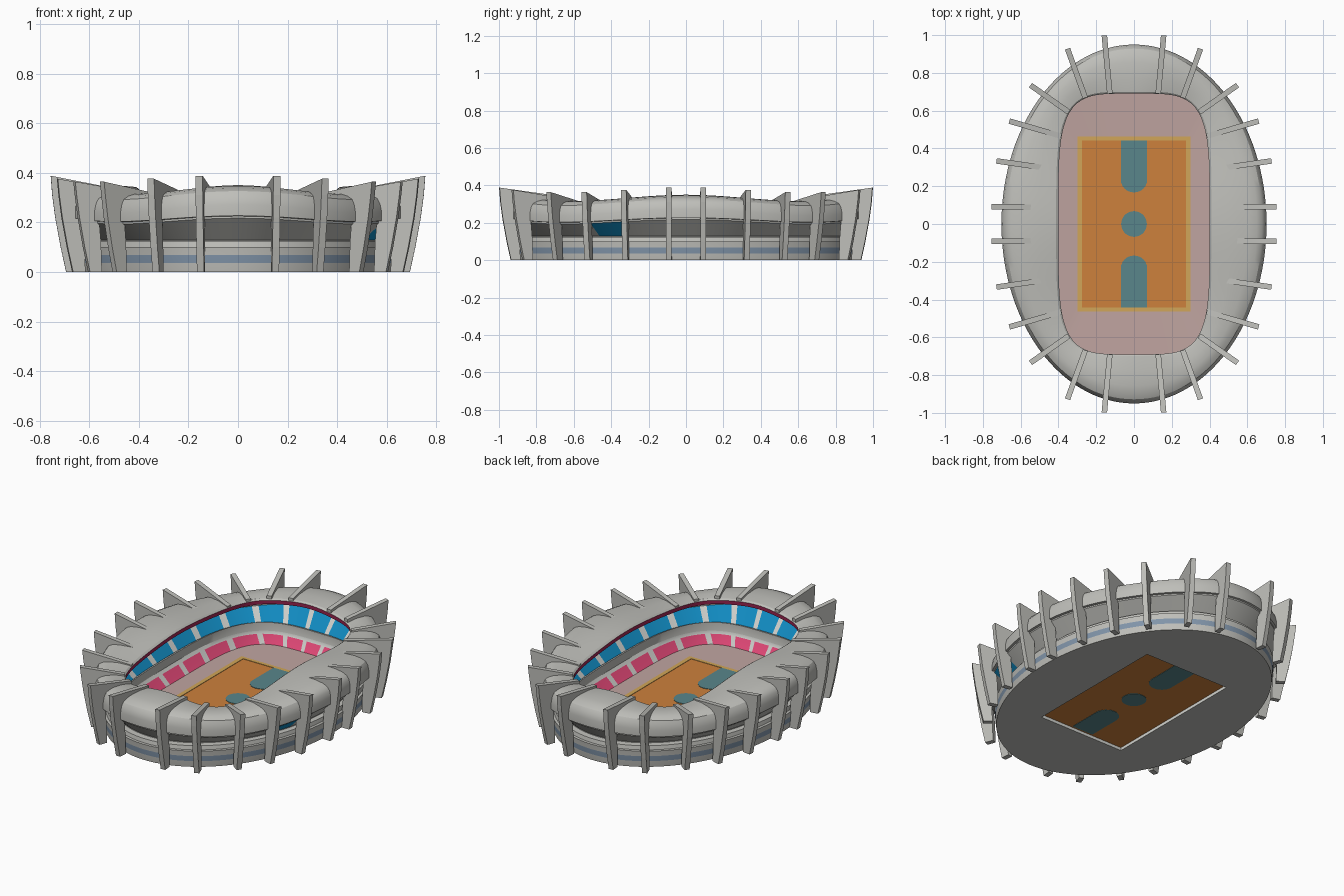
import bpy, bmesh, math
from mathutils import Vector

if "Cube" in bpy.data.objects:
    bpy.data.objects.remove(bpy.data.objects["Cube"])

COLOURS = {
    "concrete": (.52, .52, .49), "light_concrete": (.64, .65, .62),
    "pale_pink_floor": (.52, .37, .35), "court_orange": (.61, .22, .045),
    "court_teal": (.10, .24, .26), "seat_blue": (.006, .27, .56),
    "seat_pink": (.82, .07, .20), "rim_magenta": (.36, .02, .09),
    "window_blue_grey": (.22, .30, .40), "border_tan": (.64, .38, .10)}
NAMES = list(COLOURS)
MATS = []
for k, c in COLOURS.items():
    m = bpy.data.materials.new(k)
    m.diffuse_color = (*c, 1)
    m.use_nodes = True
    m.node_tree.nodes["Principled BSDF"].inputs["Base Color"].default_value = m.diffuse_color
    MATS.append(m)
N = 120          # segments round the oval
RECT = 0         # exponent code for a rectangle


def finish(name, bm, mat=None, smooth=False):
    bmesh.ops.recalc_face_normals(bm, faces=bm.faces)
    me = bpy.data.meshes.new(name)
    bm.to_mesh(me)
    bm.free()
    ob = bpy.data.objects.new(name, me)
    bpy.context.collection.objects.link(ob)
    for m in (MATS if mat is None else [MATS[NAMES.index(mat)]]):
        me.materials.append(m)
    if smooth:
        bpy.ops.object.select_all(action='DESELECT')
        ob.select_set(True)
        bpy.context.view_layer.objects.active = ob
        bpy.ops.object.shade_smooth_by_angle(angle=math.radians(28))
    return ob


def oval(a, b, n, t):
    """Point on a superellipse (or rectangle) in direction t."""
    c, s = math.cos(t), math.sin(t)
    if n == RECT:
        k = 1 / max(abs(c), abs(s))
    else:
        k = (abs(c) ** n + abs(s) ** n) ** (-1 / n)
    return a * c * k, b * s * k


def loft(name, rings, pick, smooth=False):
    """Closed profile swept round the oval; ring = (a, b, exponent, z, wave, colour)."""
    bm = bmesh.new()
    loops = []
    for a, b, n, z, w, _ in rings:
        row = []
        for i in range(N):
            t = 2 * math.pi * i / N
            x, y = oval(a, b, n, t)
            row.append(bm.verts.new((x, y, z + w * math.cos(4 * t))))
        loops.append(row)
    for r in range(len(rings)):
        lo, hi = loops[r], loops[(r + 1) % len(rings)]
        for i in range(N):
            j = (i + 1) % N
            f = bm.faces.new((lo[i], lo[j], hi[j], hi[i]))
            f.material_index = NAMES.index(pick(r, i, rings[r][5]))
    return finish(name, bm, None, smooth)


def prism(name, pts, z0, z1, mat):
    bm = bmesh.new()
    f = bm.faces.new([bm.verts.new((x, y, z0)) for x, y in pts])
    g = bmesh.ops.extrude_face_region(bm, geom=[f])
    for v in g["geom"]:
        if isinstance(v, bmesh.types.BMVert):
            v.co.z = z1
    return finish(name, bm, mat)


# Stadium shell: floor, outer wall, roof and inner stands in one closed section
G, L, W = "concrete", "light_concrete", .017
UNDER = 8
shell = [
    (.285, .452, RECT, .000, 0, G),
    (.645, .895, 2, .000, 0, G),
    (.650, .900, 2, .037, 0, "window_blue_grey"),
    (.652, .902, 2, .068, 0, G),
    (.655, .905, 2, .100, 0, G),
    (.640, .890, 2, .101, 0, G),
    (.635, .885, 2, .124, 0, G),
    (.605, .850, 2, .126, 0, G),
    (.605, .850, 2, .130, 0, G),          # sloping underside
    (.688, .938, 2, .205, W * .7, G),
    (.688, .938, 2, .213, W * .7, G),
    (.702, .950, 2, .215, W * .7, G),     # outer roof shoulder
    (.702, .950, 2, .255, W, G),
    (.695, .943, 2, .288, W, G),
    (.678, .928, 2.05, .309, W, G),
    (.650, .900, 2.1, .322, W, G),
    (.600, .855, 2.3, .330, W, G),
    (.500, .770, 3.0, .333, W, G),
    (.412, .700, 4.2, .326, W, G),
    (.400, .690, 4.4, .318, W, "rim_magenta"),
    (.402, .692, 4.4, .294, W, G),
    (.580, .830, 2.5, .288, W, G),
    (.582, .832, 2.5, .240, W, "seat_blue"),
    (.485, .752, 3.1, .145, 0, G),
    (.480, .748, 3.1, .155, 0, G),        # parapet
    (.470, .738, 3.3, .155, 0, G),
    (.468, .736, 3.3, .105, 0, L),
    (.455, .728, 3.5, .088, 0, "seat_pink"),
    (.405, .694, 4.3, .036, 0, "pale_pink_floor"),
    (.285, .452, RECT, .030, 0, L),       # sides of the court recess
]


def shell_colour(r, i, col):
    if col in ("seat_blue", "seat_pink") and i % 5 == 2:
        return L                           # aisles
    if r == UNDER and 109 <= i <= 112:
        return "seat_blue"                 # open bay showing the seats
    return col


loft("stadium_shell", shell, shell_colour, True)

# Court floor, border and markings
prism("court", [(-.286, -.453), (.286, -.453), (.286, .453), (-.286, .453)],
      .018, .0305, "court_orange")
loft("court_border", [(.274, .441, RECT, .028, 0, G), (.300, .463, RECT, .028, 0, G),
                      (.300, .463, RECT, .033, 0, G), (.274, .441, RECT, .033, 0, G)],
     lambda r, i, c: "border_tan")
prism("centre_circle", [(.068 * math.cos(k * math.pi / 16), .068 * math.sin(k * math.pi / 16))
                        for k in range(32)], .016, .033, "court_teal")
for s, nm in ((1, "back"), (-1, "front")):
    arc = [(.07 * math.cos(k * math.pi / 12), s * (.235 - .068 * math.sin(k * math.pi / 12)))
           for k in range(13)]
    prism(nm + "_key", arc + [(-.07, s * .441), (.07, s * .441)], .016, .033, "court_teal")

# Ribs of one quarter: outer tip x, y, inner end x, y, top z outside and inside
ribs = [
    (.755, .092, .420, .088, .388, .322),
    (.728, .334, .420, .290, .376, .320),
    (.660, .545, .385, .465, .364, .316),
    (.548, .735, .345, .592, .364, .318),
    (.352, .928, .258, .668, .376, .332),
    (.157, .998, .128, .690, .388, .345),
]


def rib(name, ox, oy, ix, iy, zo, zi, sx, sy):
    out, inn = Vector((ox * sx, oy * sy)), Vector((ix * sx, iy * sy))
    d = (out - inn).normalized()
    side = Vector((-d.y, d.x)) * .0145
    ln = (out - inn).length
    prof = [(-.062, 0), (-.040, .10), (-.018, .22), (-.006, .31), (0, zo),
            (-ln, zi), (-ln, zi - .018), (-.19, zi - .035), (-.10, .21),
            (-.108, .12), (-.112, 0)]
    bm = bmesh.new()
    rows = []
    for s in (1, -1):
        rows.append([bm.verts.new((*(out + d * u + side * s), z)) for u, z in prof])
    bm.faces.new(rows[0])
    bm.faces.new(rows[1])
    for k in range(len(prof)):
        j = (k + 1) % len(prof)
        bm.faces.new((rows[0][k], rows[0][j], rows[1][j], rows[1][k]))
    finish(name, bm, "concrete")


for k, r in enumerate(ribs):
    for sx in (1, -1):
        for sy in (1, -1):
            rib(f"rib_{k + 1}_{'right' if sx > 0 else 'left'}_{'back' if sy > 0 else 'front'}",
                *r, sx, sy)
